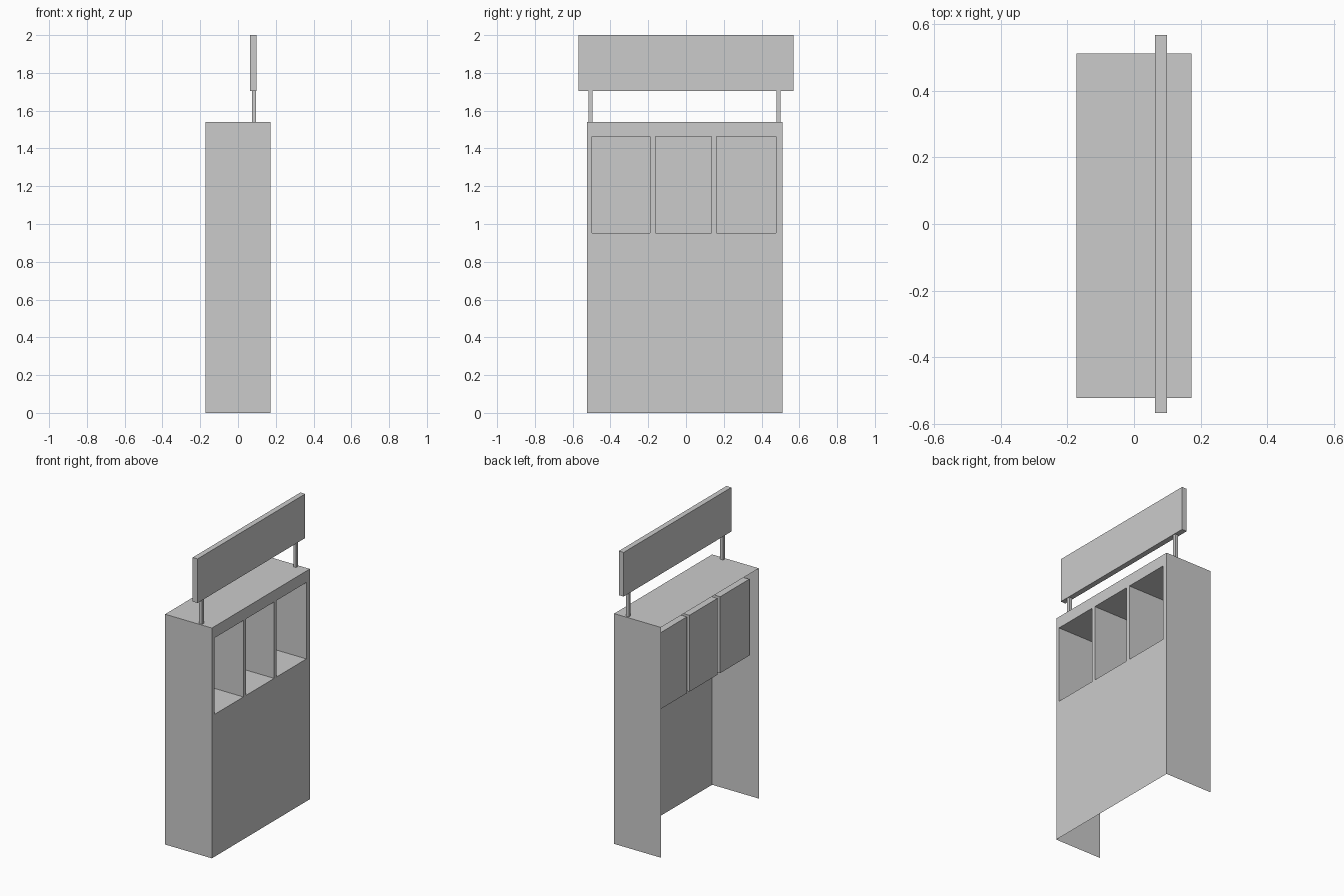
import bpy

if "Cube" in bpy.data.objects:
    bpy.data.objects.remove(bpy.data.objects["Cube"])

# Main dimensions
XF, XB = 0.173, -0.173          # open-fronted face (+x) and open back (-x)
Y0, Y1, H = -0.523, 0.512, 1.54
BIN_Z = (0.952, 1.463)
BIN_BACK = -0.12
BINS = [(-0.498, -0.19), (-0.162, 0.135), (0.162, 0.476)]


def make_object(name, verts, faces):
    mesh = bpy.data.meshes.new(name)
    mesh.from_pydata(verts, [], faces)
    mesh.update()
    obj = bpy.data.objects.new(name, mesh)
    bpy.context.collection.objects.link(obj)
    return obj


def box(name, x, y, z, skip=()):
    """Box from (min, max) ranges; skip leaves named sides open."""
    verts = [(a, b, c) for a in x for b in y for c in z]
    sides = {"-x": (0, 1, 3, 2), "+x": (4, 6, 7, 5), "-y": (0, 4, 5, 1),
             "+y": (2, 3, 7, 6), "-z": (0, 2, 6, 4), "+z": (1, 5, 7, 3)}
    return make_object(name, verts, [f for k, f in sides.items() if k not in skip])


# Thin sheet housing: two sides and a top
box("housing", (XB, XF), (Y0, Y1), (0, H), skip=("-x", "+x", "-z"))

# Face panel with three openings, laid out as a grid of cells
ys = [Y0] + [y for pair in BINS for y in pair] + [Y1]
zs = [0, *BIN_Z, H]
n = len(zs)
verts = [(XF, y, z) for y in ys for z in zs]
faces = [(i * n + j, (i + 1) * n + j, (i + 1) * n + j + 1, i * n + j + 1)
         for i in range(len(ys) - 1) for j in range(n - 1)
         if not (j == 1 and i % 2 == 1)]
make_object("face_panel", verts, faces)

# Recessed bins behind the openings, normals facing into the bin
for i, y in enumerate(BINS):
    bin_obj = box(f"bin_{i + 1}", (BIN_BACK, XF), y, BIN_Z, skip=("+x",))
    bin_obj.data.flip_normals()

# Sign posts and sign board
for side, y in (("left", -0.505), ("right", 0.49)):
    box(f"sign_post_{side}", (0.073, 0.094), (y - 0.01, y + 0.01), (H, 1.71))
box("sign_board", (0.063, 0.099), (-0.569, 0.569), (1.705, 2.0))
